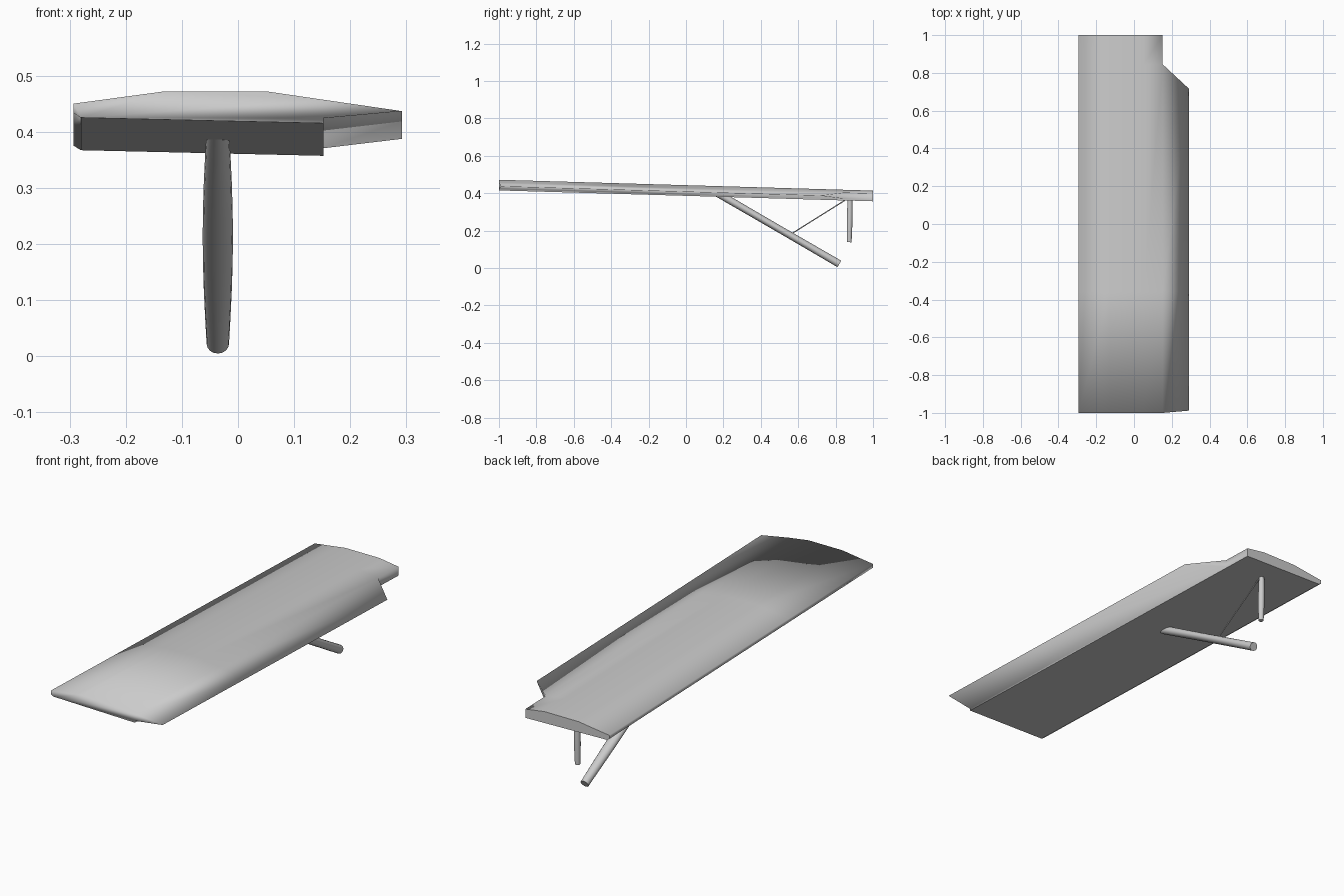
import bpy
import bmesh
from math import cos, sin, tau, pi
from mathutils import Vector

cube = bpy.data.objects.get("Cube")
if cube:
    bpy.data.objects.remove(cube)

grey = bpy.data.materials.new("light_grey")
grey.use_nodes = True
colour = (0.6, 0.6, 0.6, 1)
grey.diffuse_color = colour
grey.node_tree.nodes["Principled BSDF"].inputs["Base Color"].default_value = colour


def finish(name, bm):
    bmesh.ops.recalc_face_normals(bm, faces=bm.faces)
    mesh = bpy.data.meshes.new(name)
    bm.to_mesh(mesh)
    bm.free()
    mesh.materials.append(grey)
    obj = bpy.data.objects.new(name, mesh)
    bpy.context.collection.objects.link(obj)
    return obj


def bridge(bm, a, b):
    for i in range(len(a)):
        j = (i + 1) % len(a)
        bm.faces.new((a[i], a[j], b[j], b[i]))


# Wing: one section swept along y, dropping towards the root
SECTION = [(-0.293, 0.433), (-0.293, 0.45), (-0.13, 0.472), (0.05, 0.472),
           (0.152, 0.457), (0.292, 0.437), (0.152, 0.424), (0.152, 0.415),
           (-0.28, 0.425)]
TRAILING = 5


def station(bm, y, trailing_y):
    ring = []
    for i, (x, z) in enumerate(SECTION):
        py = trailing_y if i == TRAILING else y
        ring.append(bm.verts.new((x, py, z - 0.029 * (py + 1))))
    return ring


bm = bmesh.new()
tip = station(bm, -1, -0.988)
mid = station(bm, -0.36, -0.36)
notch = station(bm, 0.845, 0.715)
bridge(bm, tip, mid)
bridge(bm, mid, notch)
bm.faces.new(tip)
bm.faces.new(notch[TRAILING - 1:TRAILING + 2])

# Root end, without the trailing part
inner = notch[:TRAILING] + notch[TRAILING + 1:]
root = [bm.verts.new((v.co.x, 1, v.co.z - 0.029 * (1 - v.co.y))) for v in inner]
bridge(bm, inner, root)
root_cap = bm.faces.new(root)

# Crisp edges around the root and the flat underside
bm.normal_update()
for f in bm.faces:
    f.smooth = True
for e in root_cap.edges:
    e.smooth = False
underside = {v for ring in (tip, mid, notch, root) for v in ring[-2:]}
for f in bm.faces:
    if f is not root_cap and len(f.verts) == 4 and all(v in underside for v in f.verts):
        for e in f.edges:
            if len([g for g in e.link_faces
                    if all(v in underside for v in g.verts)]) == 1:
                e.smooth = False
finish("wing", bm)


# Struts: tubes with a swelling, flattened middle
def strut(name, start, end, radius, wide=0.0, deep=0.0, sides=16, rings=8):
    start, end = Vector(start), Vector(end)
    axis = (end - start).normalized()
    side = Vector((1, 0, 0))
    up = axis.cross(side)
    bm = bmesh.new()
    loops = []
    for k in range(rings + 1):
        t = k / rings
        swell = sin(pi * t)
        rx, ru = radius + wide * swell, radius + deep * swell
        centre = start.lerp(end, t)
        loops.append([bm.verts.new(centre + side * rx * cos(tau * i / sides)
                                   + up * ru * sin(tau * i / sides))
                      for i in range(sides)])
    for a, b in zip(loops, loops[1:]):
        bridge(bm, a, b)
    for f in bm.faces:
        f.smooth = True
    for loop in (loops[0], loops[-1]):
        for e in bm.faces.new(loop).edges:
            e.smooth = False
    return finish(name, bm)


X = -0.036
strut("main_strut", (X, 0.16, 0.405), (X, 0.82, 0.022), 0.02, wide=0.007, deep=-0.001)
strut("rear_strut", (X, 0.877, 0.375), (X, 0.873, 0.138), 0.012, wide=0.003, deep=0.003)
strut("bracing_wire", (X, 0.862, 0.37), (X, 0.57, 0.187), 0.003, sides=8, rings=1)
